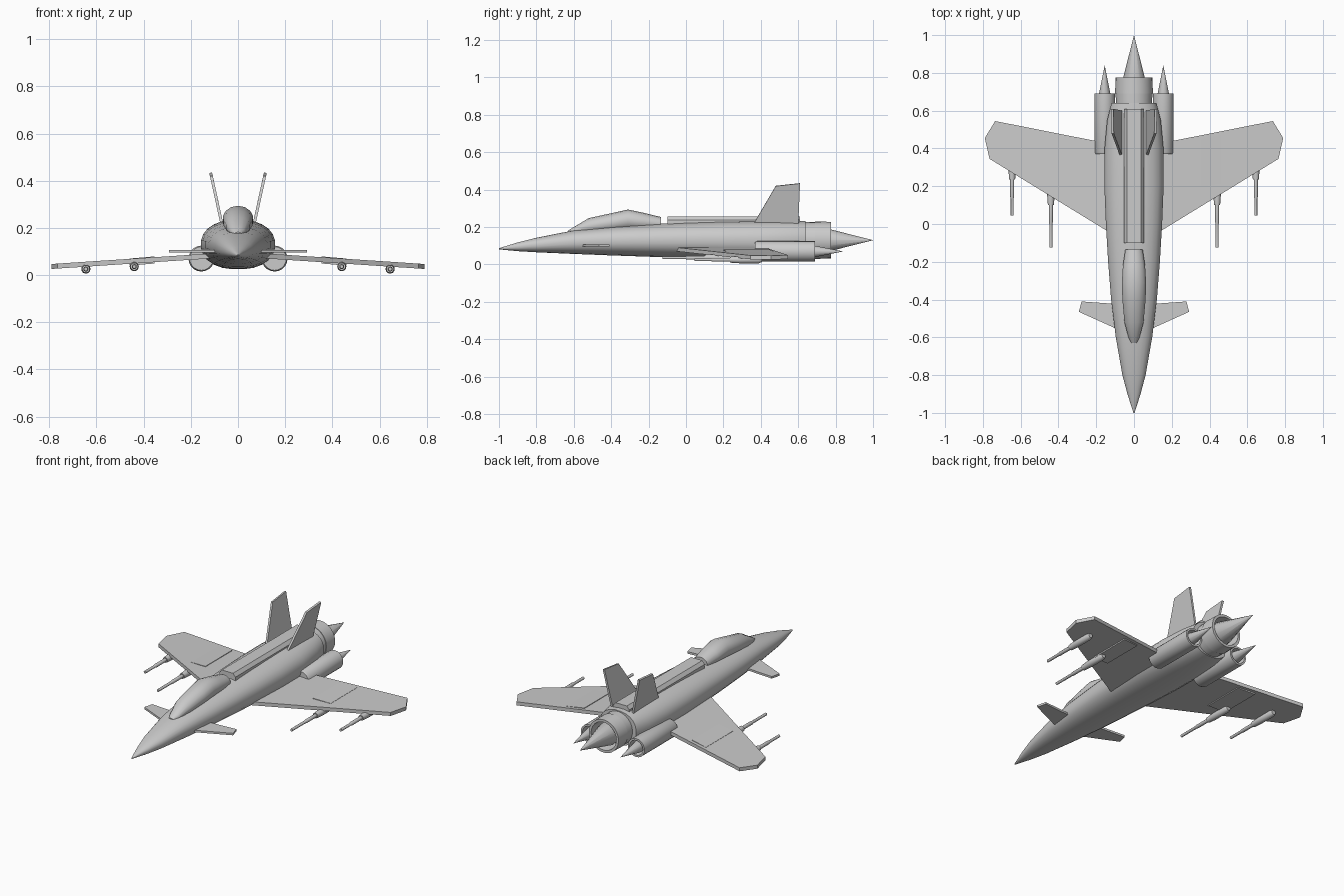
import bpy, bmesh
from math import sin, cos, pi, copysign
from mathutils import Vector

if "Cube" in bpy.data.objects:
    bpy.data.objects.remove(bpy.data.objects["Cube"])


def finish(name, bm, mirror=False, smooth=False):
    bmesh.ops.remove_doubles(bm, verts=bm.verts, dist=1e-5)
    bmesh.ops.recalc_face_normals(bm, faces=bm.faces)
    me = bpy.data.meshes.new(name)
    bm.to_mesh(me)
    bm.free()
    ob = bpy.data.objects.new(name, me)
    bpy.context.collection.objects.link(ob)
    if mirror:
        m = ob.modifiers.new("mirror", 'MIRROR')
        m.use_mirror_merge = False
    if smooth:
        bpy.ops.object.select_all(action='DESELECT')
        ob.select_set(True)
        bpy.context.view_layer.objects.active = ob
        bpy.ops.object.shade_smooth_by_angle(angle=0.6)
    return ob


def skin(bm, rings):
    # join closed rings of points along the length and cap both ends
    vs = [[bm.verts.new(p) for p in r] for r in rings]
    n = len(vs[0])
    for a, b in zip(vs, vs[1:]):
        for i in range(n):
            j = (i + 1) % n
            bm.faces.new((a[i], a[j], b[j], b[i]))
    bm.faces.new(vs[0])
    bm.faces.new(vs[-1])


def loft(name, stations, sides, power=1.0):
    # stations: y, half width, bottom z, top z
    bm = bmesh.new()
    rings = []
    for y, w, lo, hi in stations:
        ring = []
        for i in range(sides):
            t = 2 * pi * (i + 0.5) / sides
            c, s = cos(t), sin(t)
            c = copysign(abs(c) ** power, c)
            s = copysign(abs(s) ** power, s)
            ring.append((w * c, y, (lo + hi) / 2 + (hi - lo) / 2 * s))
        rings.append(ring)
    skin(bm, rings)
    return finish(name, bm, smooth=True)


def lathe(name, profile, x, z, sides, mirror=False):
    # profile: radius, y; turned about an axis along y
    bm = bmesh.new()
    skin(bm, [[(x + max(r, 1e-4) * cos(2 * pi * i / sides), y,
                z + max(r, 1e-4) * sin(2 * pi * i / sides)) for i in range(sides)]
              for r, y in profile])
    return finish(name, bm, mirror, True)


def plate(name, outline, offset):
    # flat outline thickened both ways along the offset, mirrored
    bm = bmesh.new()
    d = Vector(offset) / 2
    skin(bm, [[Vector(p) - d for p in outline], [Vector(p) + d for p in outline]])
    return finish(name, bm, mirror=True)


# Fuselage
loft("fuselage", [(-1, .003, .081, .087), (-.9, .035, .071, .118), (-.8, .062, .065, .143),
                  (-.6, .097, .056, .183), (-.4, .122, .048, .203), (-.2, .138, .041, .216),
                  (0, .15, .034, .226), (.2, .158, .028, .232), (.4, .157, .024, .235),
                  (.55, .143, .025, .235), (.64, .12, .03, .232)], 24, 0.88)

# Cockpit canopy
loft("canopy", [(-.63, .015, .165, .182), (-.6, .03, .16, .2), (-.52, .052, .16, .248),
                (-.4, .063, .17, .274), (-.31, .066, .18, .294), (-.22, .06, .18, .275),
                (-.135, .047, .18, .254)], 14)

# Raised spine
bm = bmesh.new()
skin(bm, [[(-.053, y, .17), (-.053, y, .238), (-.037, y, .257),
           (.037, y, .257), (.053, y, .238), (.053, y, .17)] for y in (-.1, .61)])
finish("spine", bm)

# Main nozzle and spike
lathe("main_nozzle", [(.095, .58), (.097, .69), (.1, .69), (.098, .775), (.083, .775),
                      (.075, .68), (0, .68)], 0, .13, 24)
lathe("main_spike", [(.05, .67), (.066, .74), (0, 1)], 0, .13, 12)

# Side engines and spikes
lathe("side_engine", [(.05, .37), (.055, .38), (.055, .69), (.044, .69), (.04, .63), (0, .63)],
      .155, .07, 20, True)
lathe("side_spike", [(.025, .62), (.034, .67), (0, .84)], .155, .07, 12, True)


# Wings: sloped down toward the tips
def wing_z(x):
    return .082 - .066 * (x - .1)


plate("wing", [(x, y, wing_z(x)) for x, y in
               [(.08, -.075), (.765, .345), (.79, .455), (.735, .545), (.08, .415)]], (0, 0, .021))
plate("wing_flap", [(.355, .2, .064), (.355, .45, .064), (.46, .47, .055), (.46, .215, .055)],
      (0, 0, .03))

# Canards
plate("canard", [(.07, -.565, .101), (.292, -.465, .101), (.278, -.41, .101), (.07, -.425, .101)],
      (0, 0, .012))

# Tail fins leaning outward
plate("tail_fin", [(.068, .36, .215), (.113, .48, .42), (.116, .61, .434), (.068, .6, .215)],
      (.012, 0, -.002))

# Wing guns
for name, x, z, y in [("inner_gun", .44, .036, .1), ("outer_gun", .645, .0255, .235)]:
    back = y + .17
    lathe(name, [(.013, back), (.0195, back - .015), (.0195, y + .05), (.016, y), (.0105, y),
                 (.0105, y - .09), (.008, y - .1), (.008, y - .19 if x > .5 else y - .225)],
          x, z, 14, True)
